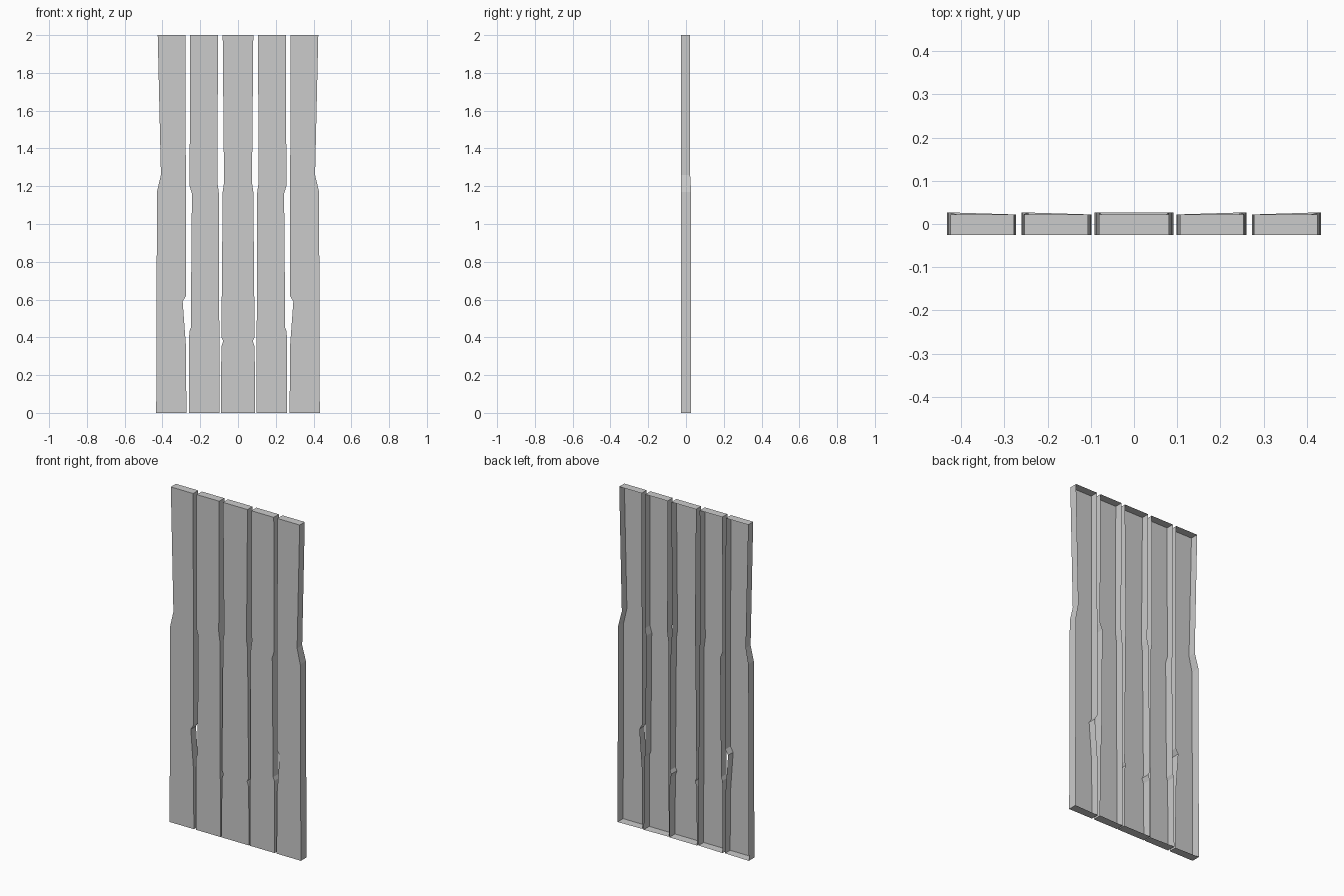
import bpy, bmesh

if "Cube" in bpy.data.objects:
    bpy.data.objects.remove(bpy.data.objects["Cube"])

FRONT, DEEP, THIN = -0.026, 0.027, 0.022


def plank(name, left, right, deep_left, deep_right, sign=1):
    """Open-backed plank: outlined front face plus an edge wall all round."""
    rim = [(x, z, DEEP if deep_left and z < 1.2 else THIN) for x, z in left]
    rim += [(x, z, DEEP if deep_right and z < 1.2 else THIN)
            for x, z in reversed(right)]
    bm = bmesh.new()
    front = [bm.verts.new((sign * x, FRONT, z)) for x, z, y in rim]
    back = [bm.verts.new((sign * x, y, z)) for x, z, y in rim]
    # rim runs up the left edge and down the right one
    faces = [front[::-1]]
    n = len(rim)
    for i in range(n):
        j = (i + 1) % n
        faces.append([front[i], front[j], back[j], back[i]])
    for f in faces:
        bm.faces.new(f if sign > 0 else f[::-1])
    bm.normal_update()
    mesh = bpy.data.meshes.new(name)
    bm.to_mesh(mesh)
    bm.free()
    ob = bpy.data.objects.new(name, mesh)
    bpy.context.collection.objects.link(ob)


# Worn edge outlines, bottom to top (x, z)
outer_l = [(-.433, 0), (-.429, 1.17), (-.408, 1.26), (-.425, 2)]
outer_r = [(-.273, 0), (-.276, .36), (-.293, .59), (-.275, .62), (-.278, 2)]
inner_l = [(-.260, 0), (-.258, .43), (-.250, .45), (-.244, 1.16),
           (-.256, 1.2), (-.254, 2)]
inner_r = [(-.098, 0), (-.101, 1.16), (-.109, 1.22), (-.106, 2)]
mid_l = [(-.091, 0), (-.088, .35), (-.078, .38), (-.088, .40),
         (-.081, 1.17), (-.074, 1.22), (-.081, 2)]
mid_r = [(-x, z) for x, z in mid_l]

# Side planks, mirrored
for side, s in (("left", 1), ("right", -1)):
    plank("outer_plank_" + side, outer_l, outer_r, True, False, s)
    plank("inner_plank_" + side, inner_l, inner_r, True, False, s)

# Centre plank
plank("centre_plank", mid_l, mid_r, True, True)
